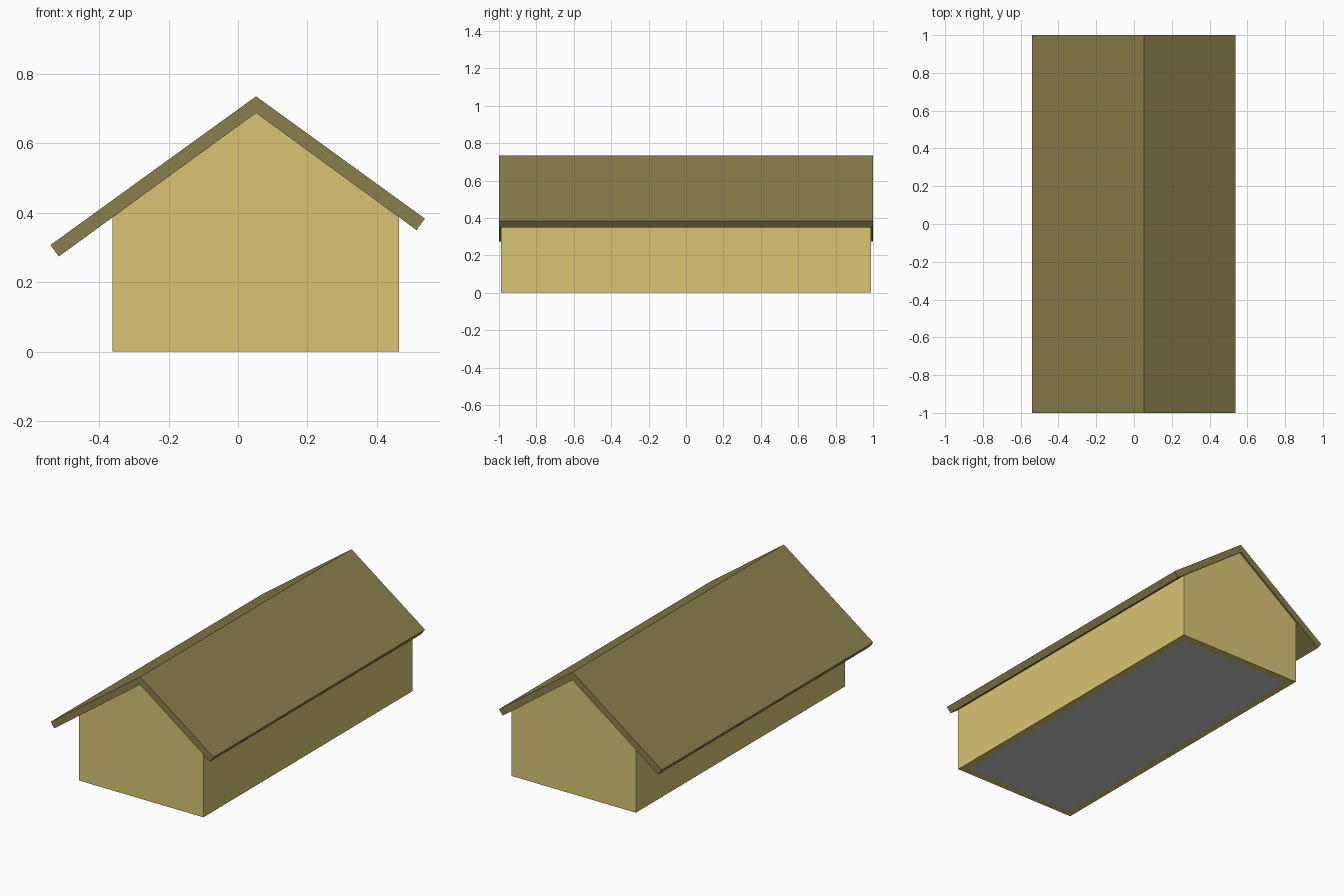
import bpy, bmesh

if "Cube" in bpy.data.objects:
    bpy.data.objects.remove(bpy.data.objects["Cube"])


def material(name, color):
    m = bpy.data.materials.new(name)
    m.diffuse_color = (*color, 1)
    m.use_nodes = True
    m.node_tree.nodes["Principled BSDF"].inputs["Base Color"].default_value = m.diffuse_color
    return m


def extrude_profile(name, profile, y0, y1, mat=None):
    """Extrude an x-z outline from y0 to y1 into a closed solid."""
    bm = bmesh.new()
    face = bm.faces.new([bm.verts.new((x, y0, z)) for x, z in profile])
    new = bmesh.ops.extrude_face_region(bm, geom=[face])["geom"]
    bmesh.ops.translate(bm, vec=(0, y1 - y0, 0),
                        verts=[v for v in new if isinstance(v, bmesh.types.BMVert)])
    bmesh.ops.recalc_face_normals(bm, faces=bm.faces)
    mesh = bpy.data.meshes.new(name)
    bm.to_mesh(mesh)
    bm.free()
    ob = bpy.data.objects.new(name, mesh)
    bpy.context.collection.objects.link(ob)
    if mat:
        mesh.materials.append(mat)
    return ob


wall_mat = material("wall_paint", (0.69, 0.56, 0.17))
roof_mat = material("roof_brown", (0.26, 0.21, 0.07))

LEFT, RIGHT, RIDGE = -0.361, 0.464, 0.052
EAVE, APEX, HALF, T = 0.389, 0.687, 0.99, 0.044
PITCH = (APEX - EAVE) / (RIDGE - LEFT)

# Gable walls, front and back
gable = [(LEFT, 0), (RIGHT, 0), (RIGHT, EAVE), (RIDGE, APEX), (LEFT, EAVE)]
extrude_profile("front_gable_wall", gable, -HALF, -HALF + T, wall_mat)
extrude_profile("back_gable_wall", gable, HALF - T, HALF, wall_mat)

# Long side walls, tops cut to the roof pitch
for name, outer, inner in (("left_wall", LEFT, LEFT + T), ("right_wall", RIGHT, RIGHT - T)):
    outline = [(outer, 0), (inner, 0), (inner, EAVE + T * PITCH), (outer, EAVE)]
    extrude_profile(name, outline, -HALF + T, HALF - T, wall_mat)

# Floor slab between the walls
extrude_profile("floor", [(LEFT + T, 0), (RIGHT - T, 0), (RIGHT - T, T), (LEFT + T, T)],
                -HALF + T, HALF - T)

# Roof: one bent slab with a longer left slope
roof = [(-0.54, 0.307), (-0.516, 0.274), (RIDGE, APEX),
        (0.514, 0.350), (0.538, 0.383), (RIDGE, 0.735)]
extrude_profile("roof", roof, -1, 1, roof_mat)
